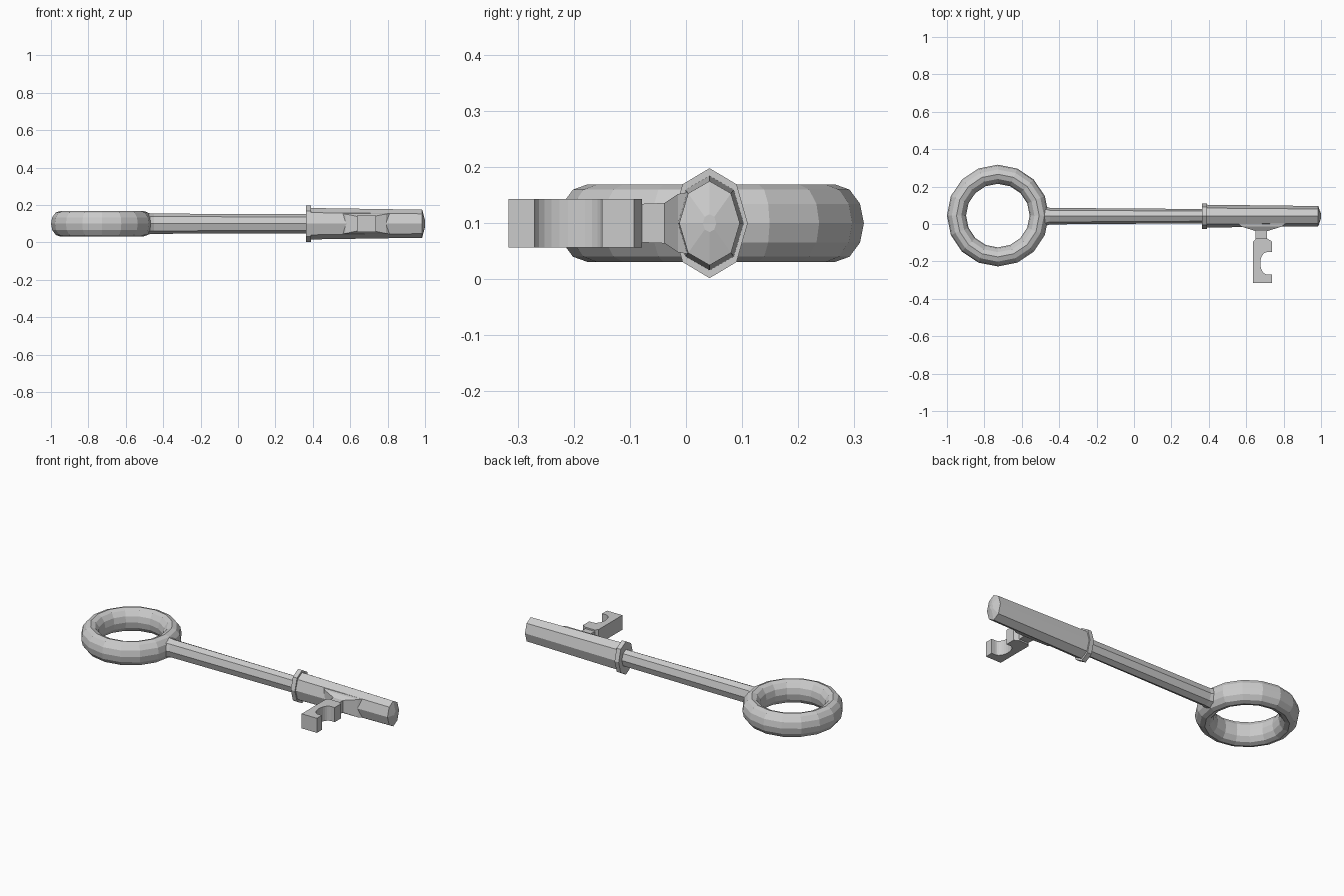
import bpy, bmesh
from math import sin, cos, pi, tau

if "Cube" in bpy.data.objects:
    bpy.data.objects.remove(bpy.data.objects["Cube"])

AXIS_Y, AXIS_Z = 0.042, 0.1


def make(name, bm):
    bmesh.ops.recalc_face_normals(bm, faces=bm.faces)
    me = bpy.data.meshes.new(name)
    bm.to_mesh(me)
    bm.free()
    ob = bpy.data.objects.new(name, me)
    bpy.context.collection.objects.link(ob)
    return ob


def bridge(bm, a, b):
    n = len(a)
    for i in range(n):
        bm.faces.new((a[i], a[(i + 1) % n], b[(i + 1) % n], b[i]))


def loft(name, loops):
    """Skin closed loops of points and cap both ends."""
    bm = bmesh.new()
    rings = [[bm.verts.new(p) for p in loop] for loop in loops]
    for a, b in zip(rings, rings[1:]):
        bridge(bm, a, b)
    bm.faces.new(rings[0])
    bm.faces.new(rings[-1])
    return make(name, bm)


def octagon(x, ry, rz):
    return [(x, AXIS_Y + ry * cos(i * tau / 8), AXIS_Z + rz * sin(i * tau / 8))
            for i in range(8)]


def rect(y, x0, x1, hz):
    return [(x0, y, AXIS_Z - hz), (x1, y, AXIS_Z - hz),
            (x1, y, AXIS_Z + hz), (x0, y, AXIS_Z + hz)]


# Handle ring with an oval section
bm = bmesh.new()
rings = []
for i in range(16):
    a = i * tau / 16
    ring = []
    for j in range(12):
        t = j * tau / 12
        r = 0.221 + 0.051 * cos(t)
        ring.append(bm.verts.new((-0.728 + r * cos(a), 0.045 + r * sin(a),
                                  AXIS_Z + 0.069 * sin(t))))
    rings.append(ring)
for i in range(16):
    bridge(bm, rings[i], rings[(i + 1) % 16])
make("handle_ring", bm)

# Shaft, flared where it meets the ring
loft("shaft", [octagon(-0.51, 0.065, 0.06), octagon(-0.45, 0.044, 0.054),
               octagon(0.38, 0.038, 0.051)])

# Collar and tapered barrel
loft("collar", [octagon(0.363, 0.068, 0.098), octagon(0.39, 0.068, 0.098)])
loft("barrel", [octagon(0.385, 0.061, 0.084), octagon(0.985, 0.054, 0.075),
                octagon(1.0, 0.012, 0.016)])

# Flared neck joining the bit to the barrel
loft("bit_neck", [rect(0.01, 0.55, 0.82, 0.056), rect(-0.014, 0.575, 0.79, 0.052),
                  rect(-0.038, 0.65, 0.712, 0.036), rect(-0.09, 0.65, 0.712, 0.034)])

# C-shaped bit
arc = [(0.712 - 0.037 * sin(k * pi / 12), -0.21 - 0.06 * cos(k * pi / 12))
       for k in range(13)]
outline = ([(0.652, -0.078), (0.637, -0.093), (0.637, -0.316), (0.737, -0.316),
            (0.737, -0.27)] + arc +
           [(0.737, -0.15), (0.737, -0.093), (0.712, -0.078)])
loft("bit", [[(x, y, z) for x, y in outline] for z in (0.057, 0.143)])
